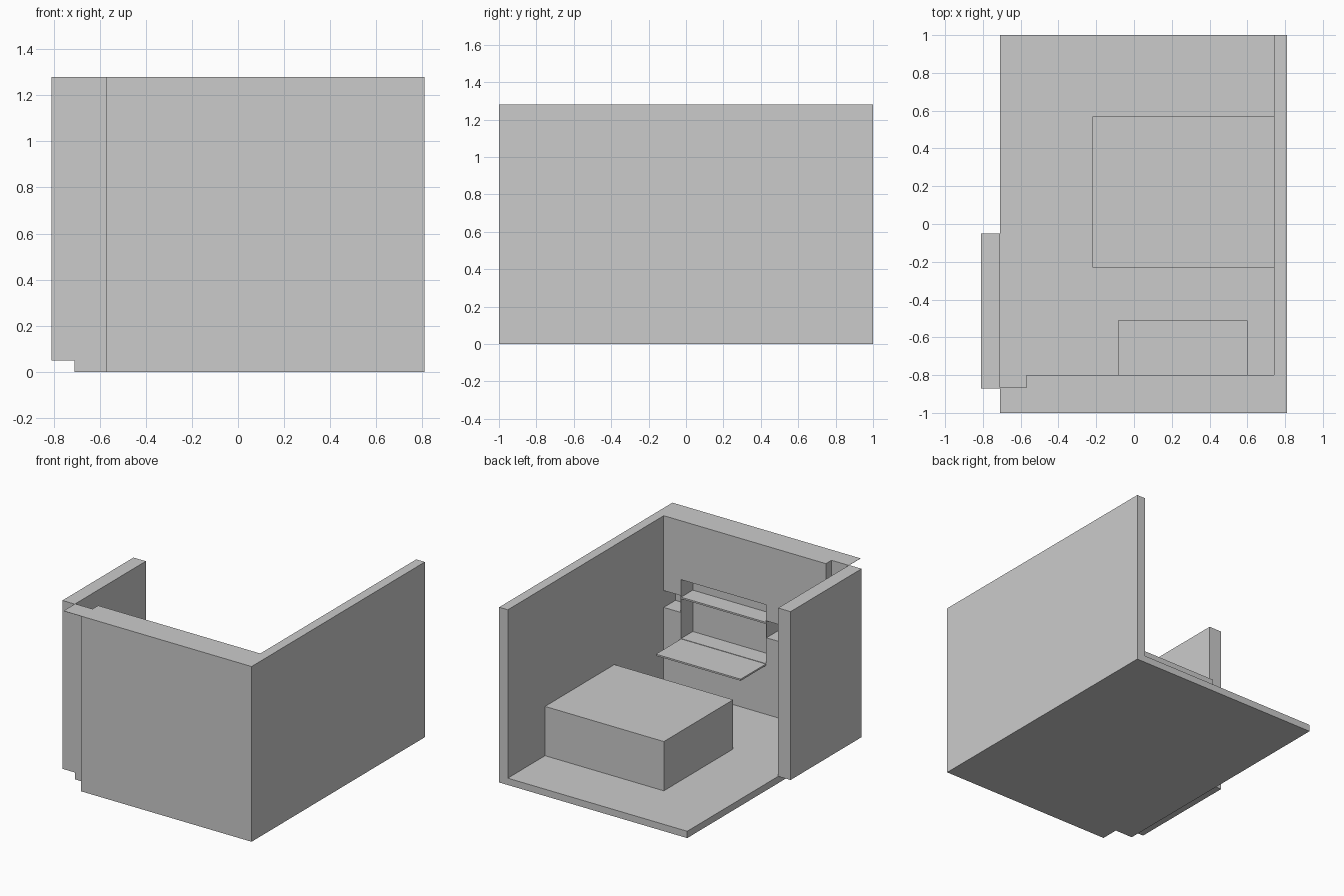
import bpy, bmesh

if "Cube" in bpy.data.objects:
    bpy.data.objects.remove(bpy.data.objects["Cube"])


def prism(name, points, z0, z1):
    """Extrude a flat outline from z0 to z1."""
    bm = bmesh.new()
    face = bm.faces.new([bm.verts.new((x, y, z0)) for x, y in points])
    if z1 > z0:
        ext = bmesh.ops.extrude_face_region(bm, geom=[face])
        verts = [v for v in ext["geom"] if isinstance(v, bmesh.types.BMVert)]
        bmesh.ops.translate(bm, vec=(0, 0, z1 - z0), verts=verts)
    bmesh.ops.recalc_face_normals(bm, faces=bm.faces)
    mesh = bpy.data.meshes.new(name)
    bm.to_mesh(mesh)
    bm.free()
    obj = bpy.data.objects.new(name, mesh)
    bpy.context.collection.objects.link(obj)
    return obj


def box(name, x0, x1, y0, y1, z0, z1):
    return prism(name, [(x0, y0), (x1, y0), (x1, y1), (x0, y1)], z0, z1)


FLOOR, TOP = 0.05, 1.28
BACK, FACE = -0.935, -0.80        # depth range of the wall cabinets
LEFT, RIGHT = -0.57, 0.74         # cabinet width
N0, N1 = -0.085, 0.60             # desk niche width

# Room shell: floor and front wall leave a notch at the front left corner
prism("floor", [(LEFT, BACK), (RIGHT, BACK), (RIGHT, 1), (-0.71, 1),
                (-0.71, -0.87), (LEFT, -0.87)], 0, FLOOR)
prism("outer_walls", [(LEFT, -1), (0.81, -1), (0.81, 1), (RIGHT, 1),
                      (RIGHT, BACK), (LEFT, BACK)], 0, TOP)
box("left_wall", -0.81, -0.71, -0.87, -0.05, FLOOR, TOP)
box("corner_panel", -0.71, LEFT, -0.87, -0.865, FLOOR, TOP)
box("corner_cap", -0.71, LEFT, -1, -0.87, TOP - 0.002, TOP)

# Bed
box("bed", -0.22, RIGHT, -0.23, 0.57, FLOOR, 0.41)

# Cabinets either side of the niche, with an open gap between low and high
for side, x0, x1 in (("left", LEFT, N0), ("right", N1, RIGHT)):
    box(side + "_lower_cabinet", x0, x1, BACK, FACE, FLOOR, 0.61)
    box(side + "_upper_cabinet", x0, x1, BACK, FACE, 0.733, TOP)
box("centre_lower_cabinet", N0, N1, BACK, FACE, FLOOR, 0.42)
box("centre_upper_cabinet", N0, N1, BACK, FACE, 0.85, TOP)

# Desk niche: thin sides across the gap, shelf and fold-down desk
for side, x in (("left", N0 - 0.005), ("right", N1)):
    box(side + "_niche_side", x, x + 0.005, BACK, FACE, 0.61, 0.733)
box("niche_shelf", N0, N1, BACK, FACE, 0.71, 0.722)
box("folding_desk", N0, N1, FACE, -0.51, 0.405, 0.417)
